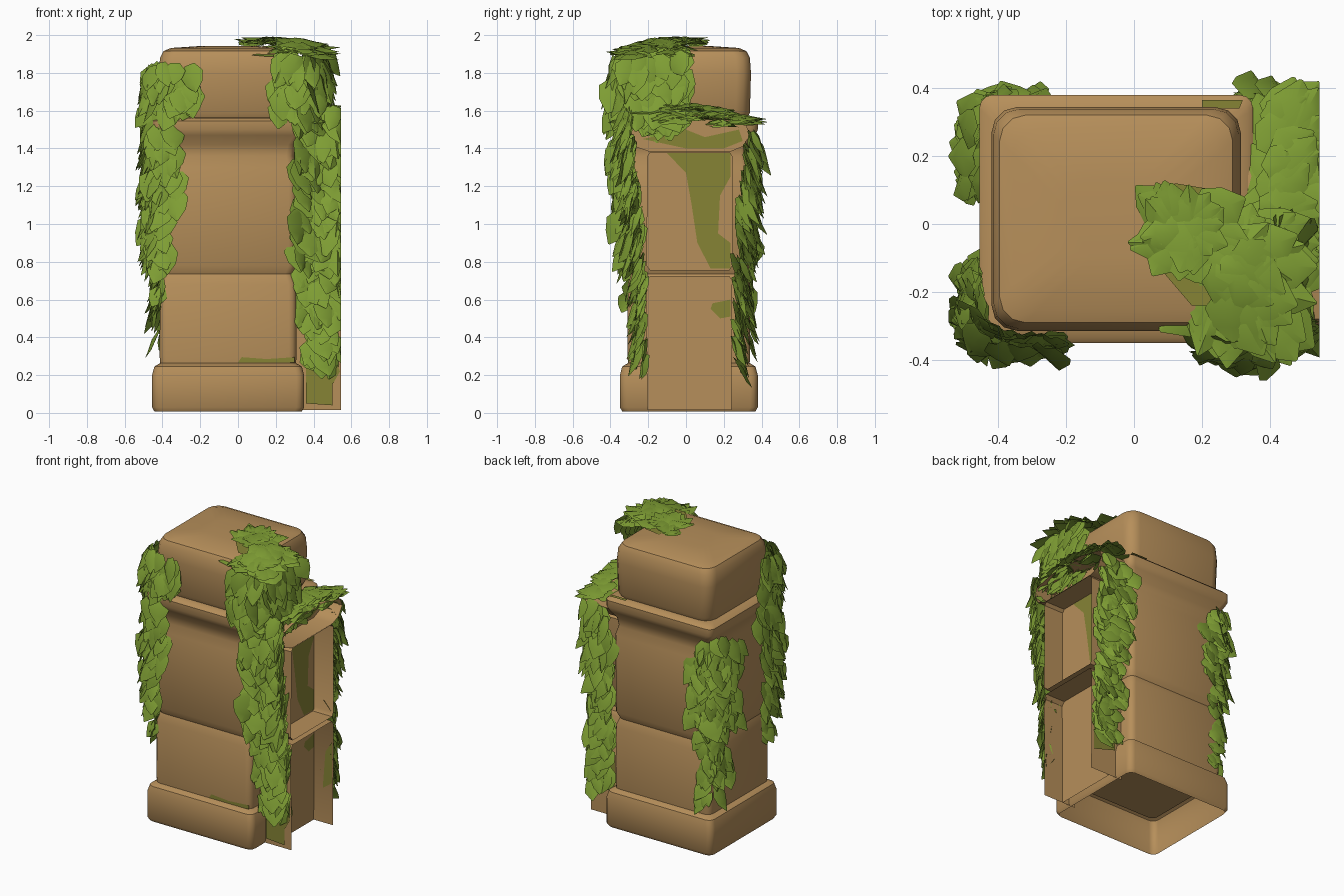
import bpy, bmesh, math, random
from mathutils import Vector

if "Cube" in bpy.data.objects:
    bpy.data.objects.remove(bpy.data.objects["Cube"])

random.seed(7)


def material(name, rgb):
    m = bpy.data.materials.new(name)
    m.diffuse_color = (*rgb, 1)
    m.use_nodes = True
    m.node_tree.nodes["Principled BSDF"].inputs["Base Color"].default_value = m.diffuse_color
    return m


STONE = material("sandy stone", (0.47, 0.275, 0.103))
LEAF = material("ivy green", (0.21, 0.34, 0.034))
MOSS = material("olive moss", (0.24, 0.23, 0.036))


def finish(name, bm, mat, angle=35):
    me = bpy.data.meshes.new(name)
    bm.to_mesh(me)
    bm.free()
    me.materials.append(mat)
    ob = bpy.data.objects.new(name, me)
    bpy.context.collection.objects.link(ob)
    bpy.ops.object.select_all(action='DESELECT')
    ob.select_set(True)
    bpy.context.view_layer.objects.active = ob
    bpy.ops.object.shade_smooth_by_angle(angle=math.radians(angle))
    return ob


def ring(bm, d, z, r):
    """Rounded rectangle inset by d from the pillar's outline."""
    x0, x1, y0, y1 = -0.455 + d, 0.35 - d, -0.35 + d, 0.38 - d
    corners = [(x1 - r, y1 - r), (x0 + r, y1 - r), (x0 + r, y0 + r), (x1 - r, y0 + r)]
    out = []
    for q, (cx, cy) in enumerate(corners):
        for k in range(4):
            a = math.pi / 2 * (q + k / 3)
            out.append(bm.verts.new((cx + r * math.cos(a), cy + r * math.sin(a), z)))
    return out


def loft(name, profile, bottom=True, top=True, r=0.04):
    bm = bmesh.new()
    rings = [ring(bm, d, z, r) for d, z in profile]
    for a, b in zip(rings, rings[1:]):
        for i in range(len(a)):
            j = (i + 1) % len(a)
            bm.faces.new((a[i], a[j], b[j], b[i]))
    if bottom:
        bm.faces.new(rings[0][::-1])
    if top:
        bm.faces.new(rings[-1])
    return finish(name, bm, STONE)


def open_channel(name, yz, closed=True):
    """Sheet profile in y-z run along x, open at the cut end, with a back panel."""
    bm = bmesh.new()
    a = [bm.verts.new((0.30, y, z)) for y, z in yz]
    b = [bm.verts.new((0.545, y, z)) for y, z in yz]
    n = len(yz)
    for i in range(n if closed else n - 1):
        j = (i + 1) % n
        bm.faces.new((a[i], a[j], b[j], b[i]))
    bm.faces.new([bm.verts.new((0.40, y, z)) for y, z in yz])
    return finish(name, bm, STONE)


def patch(name, axis, level, pts):
    """Flat moss stain on the plane axis = level."""
    bm = bmesh.new()
    verts = []
    for p in pts:
        p = list(p)
        p.insert(axis, level)
        verts.append(bm.verts.new(p))
    bm.faces.new(verts)
    finish(name, bm, MOSS)


# Pillar: hollow plinth, two-block shaft with flared moulding, pillow cap
loft("pillar_base", [(0.012, 0.008), (0, 0.03), (0, 0.2), (0.012, 0.245), (0.045, 0.265)], bottom=False)
loft("pillar_shaft", [(0.045, 0.24), (0.04, 0.3), (0.042, 0.68), (0.06, 0.735), (0.042, 0.78),
                      (0.04, 1.3), (0.055, 1.36), (0.045, 1.42), (0.012, 1.47), (0, 1.5),
                      (0, 1.545), (0.015, 1.56), (0.06, 1.565)])
loft("pillar_cap", [(0.06, 1.55), (0.042, 1.59), (0.036, 1.8), (0.042, 1.88), (0.06, 1.915),
                    (0.1, 1.932), (0.25, 1.942)], r=0.075)

# Wall stub on the right: thin shells, open at the cut
open_channel("wall_lower_block", [(-0.205, 0.015), (-0.21, 0.7), (-0.19, 0.725), (0.23, 0.725),
                                  (0.245, 0.7), (0.24, 0.015)], closed=False)
open_channel("wall_upper_block", [(-0.19, 0.755), (-0.21, 0.78), (-0.205, 1.36), (-0.19, 1.38),
                                  (0.23, 1.38), (0.245, 1.36), (0.245, 0.78), (0.23, 0.755)])
open_channel("wall_coping", [(-0.2, 1.385), (-0.27, 1.41), (-0.3, 1.47), (-0.28, 1.52), (-0.1, 1.56),
                             (0.14, 1.56), (0.32, 1.52), (0.34, 1.47), (0.3, 1.41), (0.24, 1.385)])

# Moss stains
patch("moss_in_recess", 0, 0.404,
      [(-0.1, 1.375), (0.0, 1.27), (0.03, 1.1), (0.06, 0.9), (0.13, 0.765), (0.235, 0.765),
       (0.235, 0.9), (0.17, 0.95), (0.18, 1.15), (0.235, 1.25), (0.235, 1.375)])
patch("moss_low_recess", 0, 0.404, [(0.13, 0.55), (0.18, 0.5), (0.235, 0.51), (0.235, 0.6), (0.14, 0.58)])
patch("moss_in_coping", 0, 0.404,
      [(-0.23, 1.45), (0.0, 1.4), (0.2, 1.4), (0.3, 1.44), (0.28, 1.5), (0.1, 1.46), (0.0, 1.5)])
patch("moss_low_side", 1, 0.237, [(0.47, 0.25), (0.54, 0.3), (0.54, 0.58), (0.49, 0.5)])
patch("moss_on_plinth", 1, -0.313, [(0.0, 0.268), (0.3, 0.268), (0.3, 0.295), (0.15, 0.285), (0.02, 0.295)])
patch("moss_on_wall", 1, -0.214,
      [(0.36, 0.05), (0.5, 0.04), (0.5, 0.15), (0.54, 0.22), (0.48, 0.36), (0.36, 0.36)])
patch("moss_on_wall_back", 1, 0.249, [(0.36, 0.2), (0.53, 0.15), (0.53, 0.4), (0.36, 0.4)])
patch("moss_on_cap", 2, 1.946, [(0.05, -0.1), (0.17, -0.24), (0.24, -0.24), (0.24, 0.1), (0.12, 0.12)])
patch("moss_on_moulding", 2, 1.569, [(0.2, 0.365), (0.2, 0.34), (0.31, 0.34), (0.32, 0.365)])


def leaf(bm, pos, down, normal, size):
    """Pointed, folded leaf hanging along 'down' and lifting off at the tip."""
    side = down.cross(normal).normalized()
    rows = []
    w = size * random.uniform(0.36, 0.52)
    for t, k, lift in ((0, 0.45, -0.1), (0.35, 1, 0.06), (0.7, 0.72, 0.1), (1, 0.06, 0.15)):
        row = []
        for s in (-1, 0, 1):
            p = pos + down * size * t + side * s * k * w + normal * size * (lift - 0.14 * abs(s) * k)
            p.x = max(-0.545, min(0.545, p.x))
            p.y = max(-0.46, min(0.46, p.y))
            p.z = max(0.02, min(2.0, p.z))
            row.append(bm.verts.new(p))
        rows.append(row)
    for a, b in zip(rows, rows[1:]):
        for i in range(2):
            bm.faces.new((a[i], a[i + 1], b[i + 1], b[i]))


def curtain(name, path, z0, z1, count, depth=0.05, size=0.15, lean=0.0):
    """Leaves hung over a plan polyline; 'lean' pushes the upper leaves outward."""
    bm = bmesh.new()
    pts = [Vector((x, y, 0)) for x, y in path]
    lens = [(b - a).length for a, b in zip(pts, pts[1:])]
    centre = Vector((0, 0.015, 0))
    for _ in range(count):
        i = random.choices(range(len(lens)), lens)[0]
        a, b = pts[i], pts[i + 1]
        p = a.lerp(b, random.random())
        n = (b - a).cross(Vector((0, 0, 1))).normalized()
        if n.dot((a + b) / 2 - centre) < 0:
            n = -n
        h = random.random()
        p = p + n * (random.uniform(0, depth) + lean * h)
        p.z = z0 + size * 0.8 + (z1 - z0 - size * 0.8) * h
        tang = (b - a).normalized()
        down = (Vector((0, 0, -1)) + tang * random.uniform(-0.5, 0.5) + n * random.uniform(-0.1, 0.25)).normalized()
        n = (n + tang * random.uniform(-0.35, 0.35)).normalized()
        leaf(bm, p, down, n, size * random.uniform(0.75, 1.2))
    finish(name, bm, LEAF, 40)


def mat_of_leaves(name, x0, x1, y0, y1, z0, z1, count, size=0.15, out=(1, 0), droop=0.25):
    """Leaves lying on a flat top, pointing outward."""
    bm = bmesh.new()
    for _ in range(count):
        u, v = random.uniform(-1, 1), random.uniform(-1, 1)
        if u * u + v * v > 1.3:
            continue
        p = Vector(((x0 + x1) / 2 + u * (x1 - x0) / 2, (y0 + y1) / 2 + v * (y1 - y0) / 2,
                    z1 - (z1 - z0) * (u * u + v * v) / 1.5))
        d = Vector((out[0] + u + random.uniform(-.4, .4), out[1] + v + random.uniform(-.4, .4), 0)).normalized()
        d = (d + Vector((0, 0, -droop * random.uniform(0.7, 1.6)))).normalized()
        n = d.cross(Vector((0, 0, 1)).cross(d)).normalized()
        leaf(bm, p - d * size * 0.4, d, n, size * random.uniform(0.8, 1.2))
    finish(name, bm, LEAF, 40)


# Ivy on the front left corner
curtain("ivy_front_left_top", [(-0.24, -0.34), (-0.41, -0.34), (-0.45, -0.28), (-0.45, -0.17)], 1.56, 1.86, 55, 0.05)
curtain("ivy_front_left", [(-0.34, -0.32), (-0.43, -0.32), (-0.46, -0.28), (-0.46, -0.16)], 1.05, 1.68, 90, 0.045)
curtain("ivy_front_left_low", [(-0.38, -0.315), (-0.43, -0.31), (-0.46, -0.26), (-0.46, -0.2)], 0.7, 1.15, 45, 0.04)
curtain("ivy_front_left_tail", [(-0.4, -0.31), (-0.415, -0.3), (-0.42, -0.24)], 0.52, 0.78, 8, 0.01, 0.1)

# Ivy on the back left corner
curtain("ivy_back_left", [(-0.3, 0.345), (-0.4, 0.345), (-0.46, 0.28), (-0.47, 0.12)], 0.75, 1.47, 100, 0.03)
curtain("ivy_back_left_low", [(-0.34, 0.34), (-0.4, 0.335), (-0.43, 0.3), (-0.44, 0.2)], 0.27, 0.85, 50, 0.02, 0.13)

# Ivy on the front of the wall stub
curtain("ivy_front_right", [(0.3, -0.31), (0.38, -0.25), (0.54, -0.24)], 0.75, 1.65, 150, 0.05, 0.16, 0.06)
curtain("ivy_front_right_low", [(0.35, -0.24), (0.53, -0.22)], 0.18, 0.85, 75, 0.04, 0.14)

# Ivy on the back of the wall stub
curtain("ivy_back_right", [(0.34, 0.31), (0.54, 0.27)], 0.75, 1.5, 95, 0.05, 0.15, 0.05)
curtain("ivy_back_right_low", [(0.37, 0.275), (0.53, 0.26)], 0.17, 0.85, 60, 0.05, 0.14)

# Ivy over the cap corner, the cap top and the coping
curtain("ivy_cap_corner", [(0.21, -0.335), (0.34, -0.335), (0.36, -0.28), (0.37, 0.0)], 1.48, 1.94, 105, 0.08, 0.17)
curtain("ivy_cap_outer", [(0.36, -0.36), (0.44, -0.3), (0.46, -0.05)], 1.48, 1.92, 50, 0.04, 0.17)
mat_of_leaves("ivy_cap_top", 0.05, 0.27, -0.12, 0.08, 1.945, 1.985, 45, 0.13, (0, 0), 0.12)
mat_of_leaves("ivy_cap_edge", 0.18, 0.45, -0.33, 0.0, 1.89, 1.975, 60, 0.16, (0.4, -0.4), 0.35)
mat_of_leaves("ivy_coping_top", 0.36, 0.54, -0.36, 0.35, 1.51, 1.63, 90, 0.16, (0.6, 0.1), 0.28)
